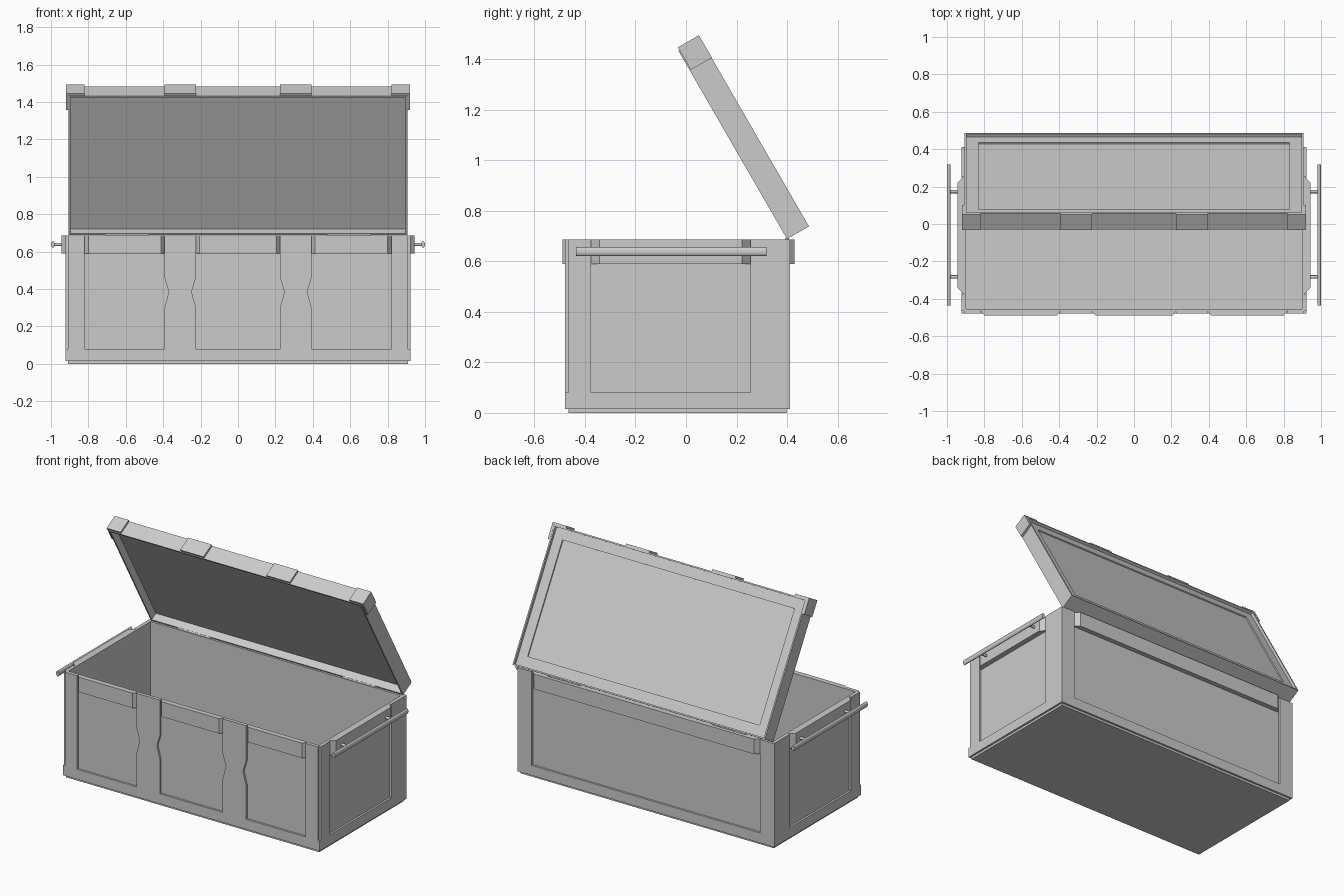
import bpy, bmesh, math
from mathutils import Matrix, Vector

if "Cube" in bpy.data.objects:
    bpy.data.objects.remove(bpy.data.objects["Cube"])


def finish(name, bm):
    bmesh.ops.recalc_face_normals(bm, faces=bm.faces)
    me = bpy.data.meshes.new(name)
    bm.to_mesh(me)
    bm.free()
    ob = bpy.data.objects.new(name, me)
    bpy.context.collection.objects.link(ob)
    return ob


def box_bm(x0, x1, y0, y1, z0, z1):
    bm = bmesh.new()
    m = Matrix.Translation(((x0 + x1) / 2, (y0 + y1) / 2, (z0 + z1) / 2)) @ \
        Matrix.Diagonal((x1 - x0, y1 - y0, z1 - z0, 1))
    bmesh.ops.create_cube(bm, size=1, matrix=m)
    return bm


def box(name, *dims):
    return finish(name, box_bm(*dims))


def prism(name, pts, direction):
    """Extrude a flat outline of 3D points along a vector."""
    bm = bmesh.new()
    f = bm.faces.new([bm.verts.new(p) for p in pts])
    r = bmesh.ops.extrude_face_region(bm, geom=[f])
    vs = [v for v in r["geom"] if isinstance(v, bmesh.types.BMVert)]
    bmesh.ops.translate(bm, verts=vs, vec=Vector(direction))
    return finish(name, bm)


def recess(bm, face, rim, depth):
    """Leave a rim around a face and sink the rest."""
    n = face.normal.copy()
    bmesh.ops.inset_region(bm, faces=[face], thickness=rim, depth=0)
    new = bmesh.ops.extrude_discrete_faces(bm, faces=[face])["faces"][0]
    bmesh.ops.translate(bm, verts=new.verts[:], vec=-n * depth)
    bm.normal_update()
    return new


def facing(bm, z):
    bm.normal_update()
    return next(f for f in bm.faces if f.normal.z * z > 0.9)


def rod(name, a, b, rx, rz, seg=16):
    a, b = Vector(a), Vector(b)
    bm = bmesh.new()
    rot = (b - a).to_track_quat('Z', 'Y').to_matrix().to_4x4()
    bmesh.ops.create_cone(bm, cap_ends=True, segments=seg, radius1=1, radius2=1,
                          depth=(b - a).length,
                          matrix=rot @ Matrix.Diagonal((rx, rz, 1, 1)))
    bmesh.ops.translate(bm, verts=bm.verts, vec=(a + b) / 2)
    for f in bm.faces:
        f.smooth = len(f.verts) == 4
    ob = finish(name, bm)
    for e in ob.data.edges:
        e.use_edge_sharp = False
    bpy.context.view_layer.objects.active = ob
    ob.select_set(True)
    bpy.ops.object.shade_smooth_by_angle(angle=math.radians(40))
    ob.select_set(False)
    return ob


F, B, S = -0.465, 0.398, 0.908      # panel planes: front, back, sides
T = 0.013                           # frame thickness
Z0, ZR, ZB, ZT = 0.015, 0.08, 0.59, 0.687

# Open body
bm = box_bm(-S, S, F, B, 0, ZT)
recess(bm, facing(bm, 1), 0.014, ZT - 0.02)
finish("body", bm)

# Front frame: rail, corner posts, waisted middle posts
box("front_rail", -0.921, 0.921, F - T, F, Z0, ZR)
for s in (-1, 1):
    xs = sorted((s * 0.82, s * S))
    box("front_corner_post", *xs, F - T, F, ZR, ZT)
    pts = [(0.225, ZR), (0.225, 0.30), (0.248, 0.385), (0.225, 0.46), (0.225, ZT),
           (0.393, ZT), (0.393, 0.46), (0.37, 0.385), (0.393, 0.30), (0.393, ZR)]
    prism("front_middle_post", [(s * x, F, z) for x, z in pts], (0, -T, 0))

# Back frame
box("back_rail", -0.921, 0.921, B, B + T, Z0, ZR)
for s in (-1, 1):
    xs = sorted((s * 0.82, s * 0.921))
    box("back_corner_post", *xs, B, B + T, ZR, ZT)

# Side frames
for s in (-1, 1):
    xs = sorted((s * S, s * (S + T)))
    box("side_rail", *xs, F, B, Z0, ZR)
    box("side_front_post", *xs, F, -0.375, ZR, ZT)
    box("side_back_post", *xs, 0.255, B, ZR, ZT)

# Upper blocks with chamfered ends
for x0, x1 in ((-0.82, -0.393), (-0.225, 0.225), (0.393, 0.82)):
    prism("front_block", [(x0, F, ZB), (x1, F, ZB), (x1 - 0.02, F - 0.024, ZB),
                          (x0 + 0.02, F - 0.024, ZB)], (0, 0, ZT - ZB))
prism("back_block", [(-0.82, B, ZB), (0.82, B, ZB), (0.79, B + 0.032, ZB),
                     (-0.79, B + 0.032, ZB)], (0, 0, ZT - ZB))
for s in (-1, 1):
    prism("side_block", [(s * S, -0.375, ZB), (s * S, 0.255, ZB),
                         (s * 0.943, 0.222, ZB), (s * 0.943, -0.342, ZB)],
          (0, 0, ZT - ZB))

# Side handles: oval bar on two pegs
for s in (-1, 1):
    rod("handle_bar", (s * 0.99, -0.435, 0.638), (s * 0.99, 0.318, 0.638), 0.01, 0.018)
    for y in (-0.283, 0.173):
        rod("handle_peg", (s * 0.93, y, 0.638), (s * 0.988, y, 0.638), 0.009, 0.009, 12)

# Lid, built closed with the hinge line at the origin, then swung open
lid = []
bm = box_bm(-0.905, 0.905, -0.86, 0, 0, 0.1)
f = recess(bm, facing(bm, 1), 0.013, 0.018)
recess(bm, f, 0.09, 0.008)
bm.normal_update()
under = next(f for f in bm.faces if f.normal.z < -0.9)
recess(bm, under, 0.013, 0.05)
lid.append(finish("lid", bm))
for s in (-1, 1):
    for a, b in ((0.82, 0.92), (0.225, 0.393)):
        xs = sorted((s * a, s * b))
        lid.append(box("lid_front_clasp", *xs, -0.873, -0.86, 0.005, 0.101))
    xs = sorted((s * 0.905, s * 0.92))
    lid.append(box("lid_corner_clasp", *xs, -0.86, -0.77, 0.005, 0.101))
swing = Matrix.Translation((0, 0.4, 0.688)) @ Matrix.Rotation(math.radians(-60), 4, 'X')
for ob in lid:
    ob.data.transform(swing)

# Hinges
for s in (-1, 1):
    rod("hinge", (s * 0.475, 0.4, 0.688), (s * 0.71, 0.4, 0.688), 0.008, 0.008, 12)
